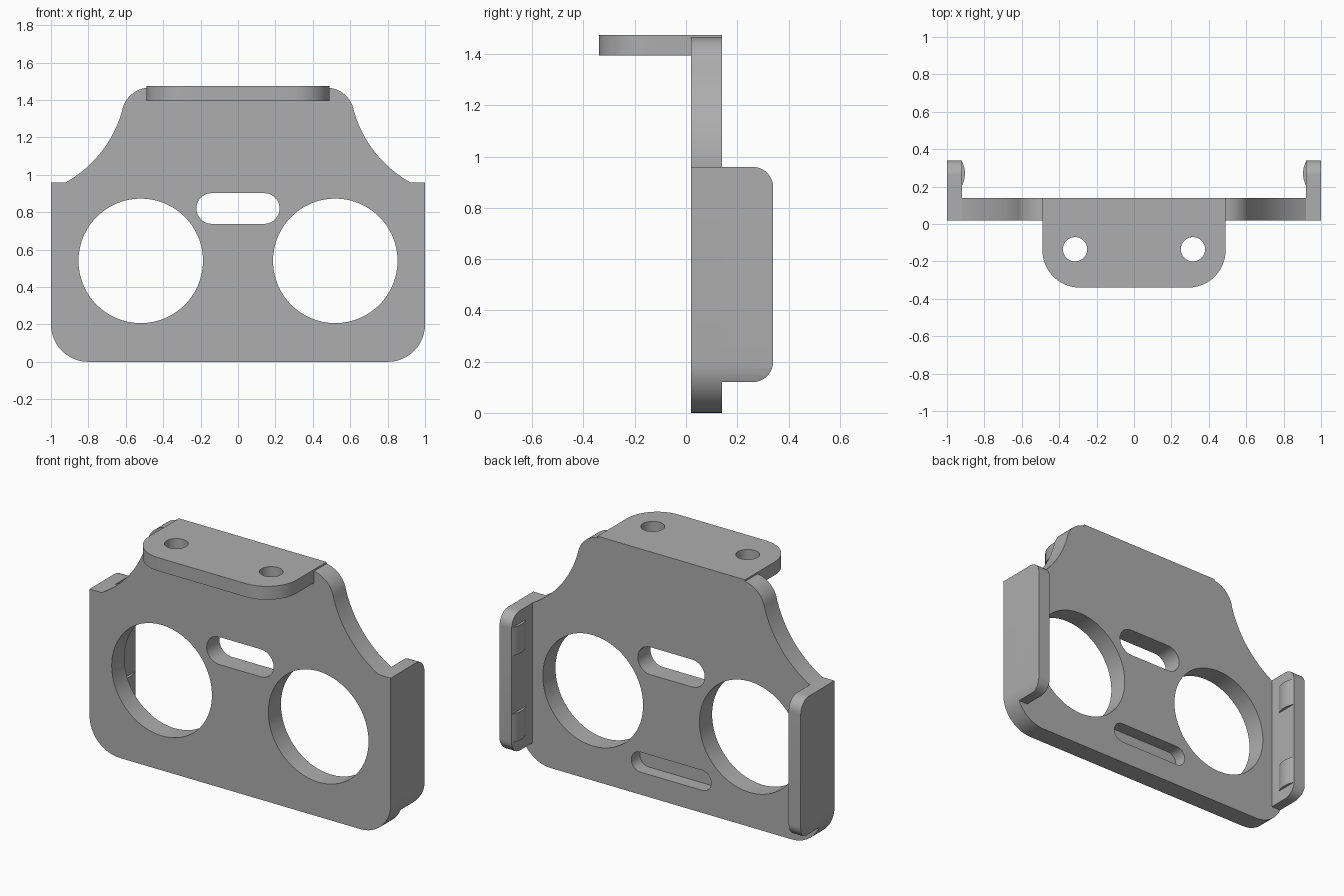
import bpy, bmesh
from math import sin, cos, pi, hypot, atan2, radians

if "Cube" in bpy.data.objects:
    bpy.data.objects.remove(bpy.data.objects["Cube"], do_unlink=True)

grey = bpy.data.materials.new("plain_grey")
grey.use_nodes = True
COLOUR = (0.42, 0.42, 0.42, 1)
grey.diffuse_color = COLOUR
grey.node_tree.nodes["Principled BSDF"].inputs["Base Color"].default_value = COLOUR


def arc(cx, cy, r, start, end, n=12):
    """Points on a circle between two angles in degrees."""
    angles = [radians(start + (end - start) * i / n) for i in range(n + 1)]
    return [(cx + r * cos(a), cy + r * sin(a)) for a in angles]


def bow(p, q, sag, n=12):
    """Arc from p to q, bulging right of travel for a positive sag."""
    dx, dy = q[0] - p[0], q[1] - p[1]
    c = hypot(dx, dy)
    r = (c * c / 4 + sag * sag) / (2 * abs(sag))
    side = 1 if sag > 0 else -1
    h = side * (r - abs(sag)) / c
    cx, cy = (p[0] + q[0]) / 2 - dy * h, (p[1] + q[1]) / 2 + dx * h
    a = atan2(p[1] - cy, p[0] - cx)
    b = atan2(q[1] - cy, q[0] - cx)
    turn = (b - a + pi) % (2 * pi) - pi
    return [(cx + r * cos(a + turn * i / n), cy + r * sin(a + turn * i / n))
            for i in range(n + 1)]


def slot(cz, width, height):
    r = height / 2
    x = width / 2 - r
    return arc(x, cz, r, -90, 90) + arc(-x, cz, r, 90, 270)


def prism(name, pts, axis, lo, hi):
    """Extrude a closed profile along one axis."""
    place = {"x": lambda a, b, d: (d, a, b),
             "y": lambda a, b, d: (a, d, b),
             "z": lambda a, b, d: (a, b, d)}[axis]
    bm = bmesh.new()
    bottom = [bm.verts.new(place(a, b, lo)) for a, b in pts]
    top = [bm.verts.new(place(a, b, hi)) for a, b in pts]
    bm.faces.new(bottom)
    bm.faces.new(top)
    for i in range(len(pts)):
        j = (i + 1) % len(pts)
        bm.faces.new((bottom[i], bottom[j], top[j], top[i]))
    bmesh.ops.recalc_face_normals(bm, faces=bm.faces)
    mesh = bpy.data.meshes.new(name)
    bm.to_mesh(mesh)
    bm.free()
    obj = bpy.data.objects.new(name, mesh)
    bpy.context.collection.objects.link(obj)
    mesh.materials.append(grey)
    return obj


def activate(obj):
    bpy.ops.object.select_all(action="DESELECT")
    obj.select_set(True)
    bpy.context.view_layer.objects.active = obj


def carve(obj, cutter, operation="DIFFERENCE"):
    activate(obj)
    mod = obj.modifiers.new("carve", "BOOLEAN")
    mod.object, mod.operation, mod.solver = cutter, operation, "EXACT"
    bpy.ops.object.modifier_apply(modifier=mod.name)
    bpy.data.objects.remove(cutter, do_unlink=True)


def smooth(obj):
    activate(obj)
    bpy.ops.object.shade_smooth_by_angle(angle=radians(30))


FRONT, BACK, REAR = 0.02, 0.14, 0.34
SHELF = 0.96

# Main plate: half outline mirrored across the middle
half = (arc(0.8, 0.2, 0.2, -90, 0) + [(1, SHELF)]
        + bow((0.92, SHELF), (0.62, 1.34), -0.048)
        + bow((0.62, 1.34), (0.49, 1.465), 0.03)[1:] + [(0.49, 1.475)])
plate = prism("main_plate", half + [(-x, z) for x, z in reversed(half)], "y", FRONT, BACK)

# Round openings, through slot and shallow rear slot
for x in (-0.52, 0.52):
    carve(plate, prism("cutter", arc(x, 0.54, 0.333, 0, 354, 59), "y", -0.2, 0.4))
carve(plate, prism("cutter", slot(0.82, 0.445, 0.165), "y", -0.2, 0.4))
carve(plate, prism("cutter", slot(0.195, 0.53, 0.12), "y", BACK - 0.08, 0.4))
smooth(plate)

# Mounting tab with rounded front corners and two screw holes
R = 0.2
tab = prism("mounting_tab", [(0.49, FRONT), (-0.49, FRONT)]
            + arc(R - 0.49, R - REAR, R, 180, 270)
            + arc(0.49 - R, R - REAR, R, 270, 360), "z", 1.395, 1.475)
for x in (-0.315, 0.315):
    carve(tab, prism("cutter", arc(x, -0.135, 0.065, 0, 350, 35), "z", 1.2, 1.6))
smooth(tab)

# Side flanges, trimmed to the plate's rounded lower corners, with grip bumps
r = 0.08
for side, s in (("left", 1), ("right", -1)):
    profile = ([(BACK, 0.12)] + arc(REAR - r, 0.12 + r, r, -90, 0)
               + arc(REAR - r, SHELF - r, r, 0, 90) + [(BACK, SHELF)])
    flange = prism(side + "_flange", profile, "x", s * 0.92, s)
    envelope = arc(0.8, 0.2, 0.2, -90, 0) + [(1, 1.2), (0.5, 1.2), (0.5, 0)]
    carve(flange, prism("cutter", [(s * x, z) for x, z in envelope], "y", 0, 0.5), "INTERSECT")
    smooth(flange)
    for level, z in (("lower", 0.28), ("upper", 0.8)):
        curve = bow((0.92, 0.335), (0.92, 0.205), -0.016)
        if curve[6][0] > 0.92:
            curve = bow((0.92, 0.335), (0.92, 0.205), 0.016)
        bump = prism(f"{side}_{level}_grip_bump", [(s * x, y) for x, y in curve],
                     "z", z - 0.085, z + 0.085)
        smooth(bump)
